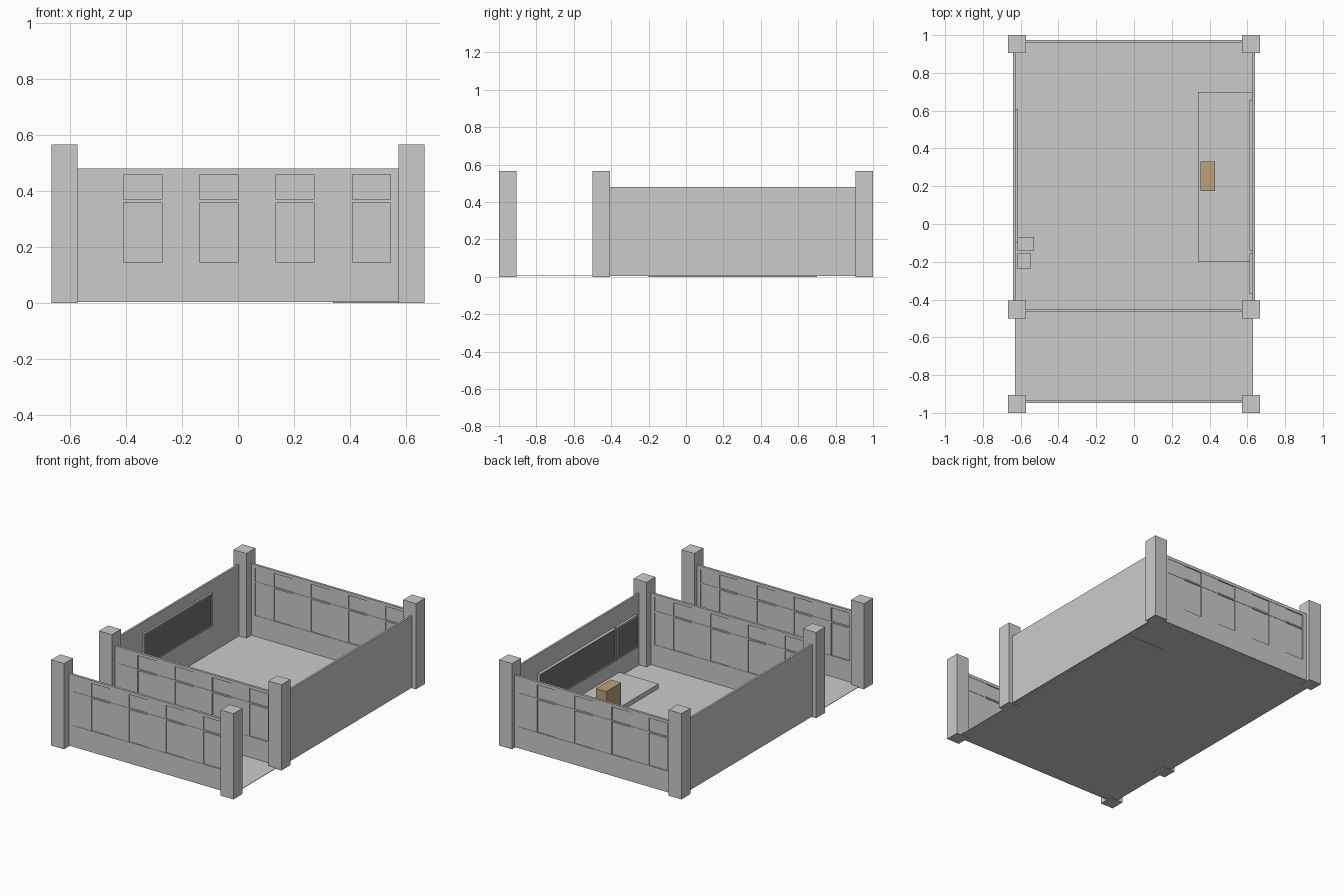
import bpy, bmesh

if "Cube" in bpy.data.objects:
    bpy.data.objects.remove(bpy.data.objects["Cube"])


def material(name, color):
    m = bpy.data.materials.new(name)
    m.diffuse_color = color
    m.use_nodes = True
    m.node_tree.nodes["Principled BSDF"].inputs["Base Color"].default_value = m.diffuse_color
    return m


wood = material("wood", (0.50, 0.36, 0.20, 1))
slate = material("slate", (0.17, 0.17, 0.19, 1))


def boxes(name, spans, mat=None):
    """One object made of boxes given as (x0, x1, y0, y1, z0, z1)."""
    bm = bmesh.new()
    for x0, x1, y0, y1, z0, z1 in spans:
        verts = bmesh.ops.create_cube(bm, size=1)["verts"]
        for v in verts:
            v.co.x = x1 if v.co.x > 0 else x0
            v.co.y = y1 if v.co.y > 0 else y0
            v.co.z = z1 if v.co.z > 0 else z0
    mesh = bpy.data.meshes.new(name)
    bm.to_mesh(mesh)
    bm.free()
    ob = bpy.data.objects.new(name, mesh)
    bpy.context.collection.objects.link(ob)
    if mat:
        mesh.materials.append(mat)
    return ob


WALL_H = 0.48

# thin floor for room and corridor
boxes("floor", [(-0.63, 0.63, -0.945, 0.97, 0.004, 0.007)])

# six square pillars
for y in (-0.953, -0.453, 0.953):
    for x in (-0.62, 0.62):
        boxes("pillar", [(x - 0.047, x + 0.047, y - 0.047, y + 0.047, 0, 0.567)])

# plain side walls
for side, s in (("left", -1), ("right", 1)):
    x0, x1 = sorted((s * 0.627, s * 0.64))
    boxes(side + "_wall", [(x0, x1, -0.42, 0.92, 0.005, WALL_H)])


def window_wall(name, y):
    """Cross wall with two rows of sliding panes."""
    y0, y1 = y - 0.008, y + 0.008
    left, right, zs = -0.545, 0.545, (0.145, 0.36, 0.37, 0.46)
    boxes(name, [
        (-0.58, 0.58, y0, y1, 0.005, zs[0]),
        (left, right, y0, y1, zs[1], zs[2]),
        (-0.58, 0.58, y0, y1, zs[3], WALL_H),
        (-0.58, left, y0, y1, zs[0], zs[3]),
        (right, 0.58, y0, y1, zs[0], zs[3]),
    ])
    w = (right - left) / 8
    panes = []
    for i in range(8):
        px = left + i * w
        d = -0.003 if i % 2 == 0 else 0.003
        for z0, z1 in (zs[:2], zs[2:]):
            panes.append((px, px + w, y + d - 0.003, y + d + 0.003, z0, z1))
    boxes(name + "_panes", panes)


window_wall("corridor_wall", -0.94)
window_wall("inner_wall", -0.458)
window_wall("back_wall", 0.965)

# teaching platform and lectern
boxes("platform", [(0.34, 0.63, -0.2, 0.7, 0, 0.037)])
boxes("lectern", [(0.352, 0.428, 0.175, 0.33, 0.037, 0.185)], wood)


def board(name, x_wall, x_face, y0, y1, z0, z1):
    """Wall board: raised frame around a slightly recessed slate panel."""
    a, b = sorted((x_wall, x_face))
    f = 0.008
    boxes(name + "_frame", [
        (a, b, y0, y1, z0, z0 + f), (a, b, y0, y1, z1 - f, z1),
        (a, b, y0, y0 + f, z0 + f, z1 - f), (a, b, y1 - f, y1, z0 + f, z1 - f)])
    a, b = sorted((x_wall, x_wall + 0.7 * (x_face - x_wall)))
    return boxes(name + "_panel", [(a, b, y0 + f, y1 - f, z0 + f, z1 - f)], slate)


board("main_board", 0.627, 0.608, -0.14, 0.655, 0.14, 0.355)
board("side_board", 0.627, 0.612, -0.37, -0.155, 0.14, 0.355)
board("notice_board", -0.627, -0.615, -0.1, 0.61, 0.19, 0.41)

# small cabinet and bin by the left wall
boxes("cabinet", [(-0.62, -0.53, -0.14, -0.07, 0.005, 0.17)])
boxes("bin", [(-0.62, -0.545, -0.235, -0.157, 0.005, 0.11)])
